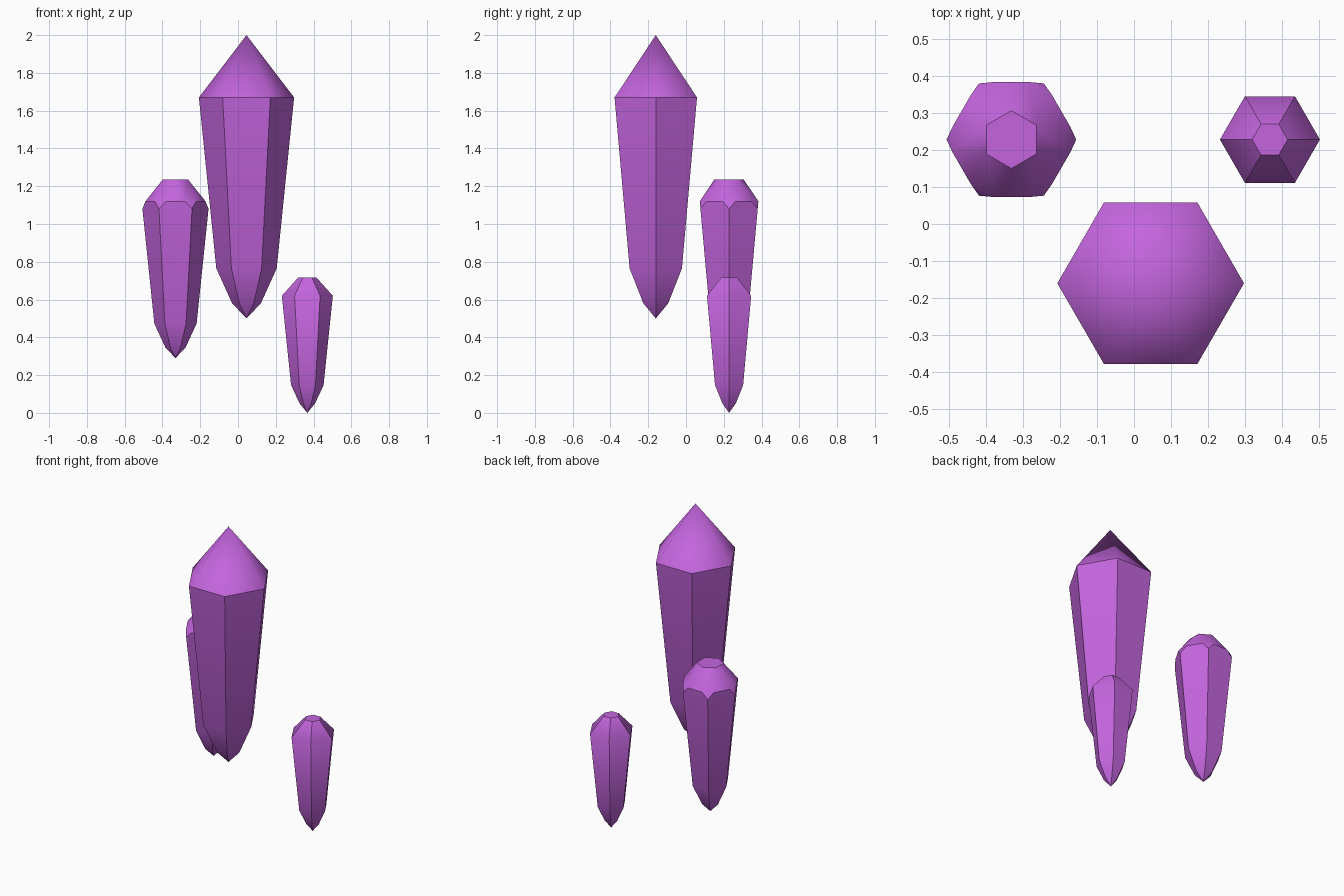
import bpy, bmesh
from math import cos, sin, radians, sqrt

if "Cube" in bpy.data.objects:
    bpy.data.objects.remove(bpy.data.objects["Cube"])

mat = bpy.data.materials.new("purple_crystal")
mat.diffuse_color = (0.55, 0.13, 0.73, 1)
mat.use_nodes = True
mat.node_tree.nodes["Principled BSDF"].inputs["Base Color"].default_value = mat.diffuse_color


def ring(z, r, turn=0):
    """Six points around the axis, or one point when r is 0."""
    if r == 0:
        return [(0, 0, z)]
    return [(r * cos(radians(60 * i + turn)), r * sin(radians(60 * i + turn)), z) for i in range(6)]


def near(a, b):
    return abs(a - b) < 0.002


def crystal(name, x, y, points, rim, crown_sharp):
    """Convex faceted crystal; crown_sharp picks the hard edges above the rim."""
    bm = bmesh.new()
    for p in points:
        bm.verts.new(p)
    bmesh.ops.convex_hull(bm, input=bm.verts[:])
    bmesh.ops.dissolve_limit(bm, angle_limit=radians(2), verts=bm.verts[:], edges=bm.edges[:])
    bmesh.ops.recalc_face_normals(bm, faces=bm.faces[:])
    for f in bm.faces:
        f.smooth = True
    for e in bm.edges:
        lo, hi = sorted(v.co.z for v in e.verts)
        if hi < rim + 0.002 and not near(lo, hi):
            e.smooth = False                      # long body corners
        elif lo > rim - 0.002:
            e.smooth = not crown_sharp(lo, hi, e.calc_length())
    me = bpy.data.meshes.new(name)
    bm.to_mesh(me)
    bm.free()
    me.materials.append(mat)
    ob = bpy.data.objects.new(name, me)
    ob.location = (x, y, 0)
    bpy.context.collection.objects.link(ob)


# Tall crystal with a pointed tip
crystal("large_crystal", 0.045, -0.16,
        ring(0.5, 0) + ring(0.58, 0.076) + ring(0.765, 0.16) + ring(1.67, 0.252) + ring(2.0, 0),
        1.67, lambda lo, hi, n: near(lo, hi))

# Middle crystal: crown planes cut the body corners, leaving a turned flat top
apothem = 0.179 * sqrt(3) / 2
cut_rim = []
for i in range(6):
    a = radians(60 * i + 30)
    for t in (-0.05, 0.05):
        cut_rim.append((apothem * cos(a) - t * sin(a), apothem * sin(a) + t * cos(a), 1.12))
crystal("medium_crystal", -0.331, 0.228,
        ring(0.29, 0) + ring(0.345, 0.053) + ring(0.473, 0.112) + ring(1.08, 0.175)
        + cut_rim + ring(1.235, 0.078, 30),
        1.08, lambda lo, hi, n: near(lo, 1.235) or (near(hi, 1.12) and (near(lo, 1.08) or n > 0.09)))

# Small crystal with a faceted, flat-topped crown
crystal("small_crystal", 0.367, 0.228,
        ring(0.0, 0) + ring(0.05, 0.041) + ring(0.147, 0.086) + ring(0.62, 0.135) + ring(0.717, 0.048),
        0.62, lambda lo, hi, n: near(lo, 0.717) or not near(lo, hi))
